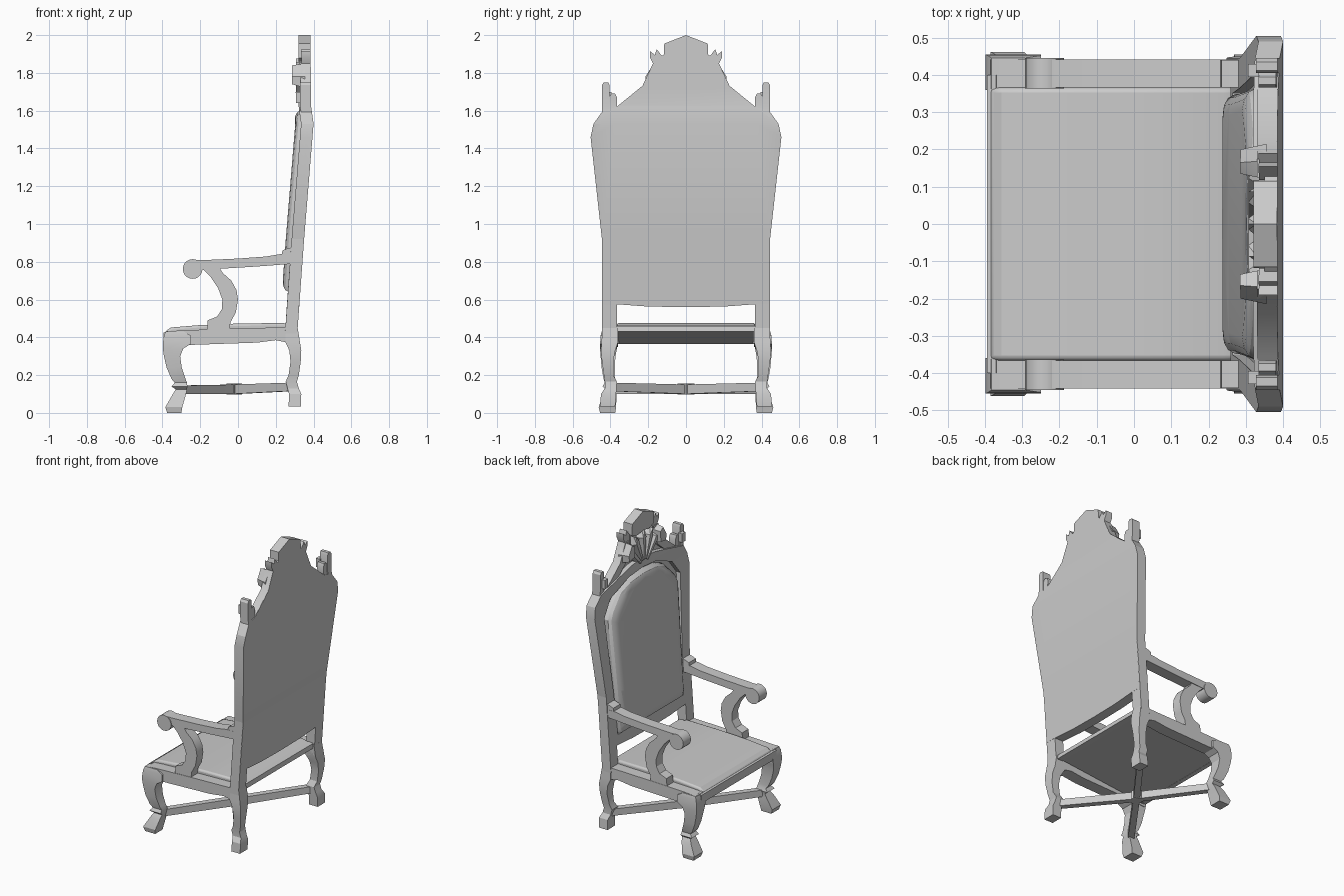
import bpy, bmesh, math
from mathutils import Vector


def rear(z):
    """x of the raked rear face of the chair back at height z."""
    p = [(0.0, 0.30), (0.45, 0.316), (0.92, 0.35), (1.53, 0.40), (1.63, 0.386), (2.1, 0.384)]
    for (z0, x0), (z1, x1) in zip(p, p[1:]):
        if z <= z1:
            return x0 + (x1 - x0) * (z - z0) / (z1 - z0)
    return p[-1][1]


def loft(name, rings, mirror=False, bend=False):
    """Skin rings of 3D points and cap both ends; optionally lean it with the back."""
    bm = bmesh.new()
    vs = [[bm.verts.new(p) for p in r] for r in rings]
    n = len(rings[0])
    for a, b in zip(vs, vs[1:]):
        for i in range(n):
            j = (i + 1) % n
            bm.faces.new((a[i], a[j], b[j], b[i]))
    bm.faces.new(vs[0])
    bm.faces.new(vs[-1])
    bmesh.ops.recalc_face_normals(bm, faces=bm.faces[:])
    if bend:
        bmesh.ops.triangulate(bm, faces=bm.faces[:])
        for z in (0.92, 1.53, 1.63):
            bmesh.ops.bisect_plane(bm, geom=bm.verts[:] + bm.edges[:] + bm.faces[:],
                                   plane_co=(0, 0, z), plane_no=(0, 0, 1))
        for v in bm.verts:
            v.co.x += rear(v.co.z)
    me = bpy.data.meshes.new(name)
    bm.to_mesh(me)
    bm.free()
    ob = bpy.data.objects.new(name, me)
    bpy.context.collection.objects.link(ob)
    if mirror:
        m = ob.modifiers.new("mirror", 'MIRROR')
        m.use_axis = (False, True, False)
        m.use_mirror_merge = False
    return ob


def side_prism(name, xz, y0, y1, mirror=True, bevel=0):
    ob = loft(name, [[(x, y, z) for x, z in xz] for y in (y0, y1)], mirror)
    if bevel:
        b = ob.modifiers.new("bevel", 'BEVEL')
        b.width, b.segments, b.limit_method = bevel, 3, 'ANGLE'
    return ob


def back_prism(name, yz, d0, d1, mirror=True):
    """Profile on the back plane, from d0 to d1 in front of the rear face."""
    return loft(name, [[(-d, y, z) for y, z in yz] for d in (d0, d1)], mirror, bend=True)


def full(half):
    return half + [(-y, z) for y, z in reversed(half) if y > 0]


def box_loft(name, rows):
    return loft(name, [[(x0, y0, z), (x1, y0, z), (x1, y1, z), (x0, y1, z)]
                       for z, x0, x1, y0, y1 in rows], True)


# Back board with the arched crest
back_prism("back_board", full([
    (0, 0.56), (0.2, 0.563), (0.366, 0.575), (0.44, 0.575), (0.445, 0.92), (0.505, 1.46),
    (0.49, 1.53), (0.44, 1.60), (0.365, 1.62), (0.23, 1.73), (0.175, 1.85), (0.115, 1.90),
    (0.115, 1.955), (0, 2.0)]), 0, 0.035, mirror=False)

# Raised frame, including the posts running down to the rear legs
back_prism("back_frame", [
    (0, 1.69), (0.12, 1.68), (0.25, 1.65), (0.365, 1.62), (0.44, 1.60), (0.49, 1.53), (0.505, 1.46),
    (0.445, 0.92), (0.445, 0.42), (0.366, 0.42), (0.366, 0.575), (0.2, 0.563), (0, 0.56),
    (0, 0.64), (0.35, 0.64), (0.365, 0.92), (0.405, 1.43), (0.33, 1.53), (0.15, 1.61), (0, 1.625)],
    0.001, 0.066)

# Padded back panel
outline = full([(0, 0.64), (0.335, 0.64), (0.348, 0.67), (0.35, 0.92), (0.365, 1.40),
                (0.34, 1.45), (0.24, 1.55), (0.15, 1.585), (0, 1.60)])
loft("back_cushion", [[(-d, y * (1 - k / 0.36), 1.12 + (z - 1.12) * (1 - k / 0.48)) for y, z in outline]
                      for d, k in ((0.03, 0), (0.062, 0), (0.08, 0.01), (0.092, 0.03), (0.097, 0.06))],
     bend=True)

# Crest carving: cap, ears, side scrolls and shell ribs
back_prism("crest_cap", full([(0, 1.87), (0.07, 1.86), (0.118, 1.88), (0.115, 1.955), (0, 2.0)]),
           0.002, 0.064, mirror=False)
back_prism("crest_ear", [(0.11, 1.80), (0.165, 1.83), (0.19, 1.88), (0.19, 1.915), (0.165, 1.895),
                         (0.155, 1.925), (0.12, 1.88)], 0.0, 0.05)
back_prism("crest_edge", [(0.365, 1.622), (0.23, 1.732), (0.175, 1.85), (0.125, 1.85), (0.17, 1.71),
                          (0.28, 1.62)], 0.001, 0.055)
loft("crest_scroll", [[(-d, y, z) for y, z in pts] for d, pts in (
    (0.03, [(0.125, 1.73), (0.21, 1.72), (0.215, 1.78), (0.17, 1.85), (0.12, 1.83)]),
    (0.10, [(0.14, 1.75), (0.195, 1.74), (0.20, 1.78), (0.165, 1.84), (0.135, 1.82)]))], True, True)
for i in range(-2, 3):
    a = i * math.radians(21)
    def at(r, w):
        return (r * math.sin(a) + w * math.cos(a), 1.63 + r * math.cos(a) - w * math.sin(a))
    loft("shell_rib", [[(-d, *at(0.05, -0.012 * k)), (-d, *at(0.05, 0.012 * k)), (-d, *at(0.2, 0.033 * k)),
                        (-d, *at(0.245, 0)), (-d, *at(0.2, -0.033 * k))]
                       for d, k in ((0.03, 1), (0.055, 1), (0.078, 0.45))], bend=True)

# Corner finials
back_prism("finial", [(0.405, 1.59), (0.445, 1.59), (0.445, 1.735), (0.435, 1.75), (0.412, 1.75),
                      (0.405, 1.735)], 0.0, 0.058)
back_prism("finial_leaf", [(0.366, 1.60), (0.41, 1.60), (0.41, 1.67), (0.395, 1.69), (0.375, 1.69),
                           (0.366, 1.67)], 0.004, 0.052)
back_prism("finial_knob", [(0.395, 1.64), (0.43, 1.64), (0.43, 1.70), (0.395, 1.70)], 0.05, 0.08)

# Seat: padded wedge with side, front and rear rails
side_prism("seat_cushion", [(-0.375, 0.365), (-0.388, 0.43), (-0.355, 0.452), (-0.2, 0.465), (0.0, 0.473),
                            (0.24, 0.476), (0.285, 0.46), (0.285, 0.435)], -0.366, 0.366, False, 0.018)
side_prism("side_rail", [(-0.385, 0.35), (-0.385, 0.43), (-0.3, 0.437), (0.0, 0.447), (0.31, 0.455),
                         (0.315, 0.38), (0.25, 0.375), (0.2, 0.385), (0.1, 0.372), (-0.25, 0.36)],
           0.36, 0.441)
side_prism("front_rail", [(-0.395, 0.37), (-0.395, 0.425), (-0.37, 0.435), (-0.36, 0.365)],
           -0.40, 0.40, False)
side_prism("rear_rail", [(0.27, 0.43), (0.27, 0.465), (0.305, 0.46), (0.31, 0.43)], -0.40, 0.40, False)

# Cabriole front legs and curved rear legs
box_loft("front_leg", [
    (0.0, -0.375, -0.30, 0.375, 0.455), (0.03, -0.385, -0.295, 0.37, 0.462),
    (0.10, -0.345, -0.275, 0.368, 0.44), (0.125, -0.33, -0.27, 0.37, 0.425),
    (0.14, -0.352, -0.268, 0.365, 0.442), (0.16, -0.335, -0.27, 0.372, 0.43),
    (0.18, -0.352, -0.278, 0.375, 0.437), (0.24, -0.378, -0.298, 0.376, 0.447),
    (0.30, -0.392, -0.306, 0.374, 0.452), (0.34, -0.398, -0.29, 0.366, 0.455),
    (0.365, -0.398, -0.25, 0.36, 0.455), (0.41, -0.392, -0.25, 0.36, 0.452),
    (0.432, -0.383, -0.29, 0.362, 0.446)])
box_loft("rear_leg", [
    (0.035, 0.268, 0.333, 0.375, 0.455), (0.10, 0.27, 0.335, 0.37, 0.45),
    (0.13, 0.262, 0.322, 0.368, 0.43), (0.165, 0.252, 0.312, 0.366, 0.43),
    (0.20, 0.268, 0.322, 0.385, 0.435), (0.27, 0.278, 0.332, 0.385, 0.445),
    (0.33, 0.272, 0.335, 0.375, 0.45), (0.375, 0.25, 0.328, 0.36, 0.447),
    (0.45, 0.255, 0.316, 0.36, 0.443)])

# Crossed stretchers with a centre block
n = Vector((0.81, 0.58, 0)).normalized() * 0.02
for s in (-1, 1):
    path = [(-0.31, 0.40, 0.10, 0.145), (-0.02, 0.0, 0.10, 0.15), (0.28, -0.40, 0.115, 0.16)]
    loft("stretcher", [[(x - n.x, s * (y - n.y), z0), (x + n.x, s * (y + n.y), z0),
                        (x + n.x, s * (y + n.y), z1), (x - n.x, s * (y - n.y), z1)]
                       for x, y, z0, z1 in path])
loft("stretcher_block", [[(-0.06, 0, z), (-0.02, -0.045, z), (0.02, 0, z), (-0.02, 0.045, z)]
                         for z in (0.098, 0.155)])

# Arms with scrolled ends, S-shaped supports and rear leaves
side_prism("arm", [(0.30, 0.79), (0.1, 0.775), (-0.19, 0.757), (-0.26, 0.76), (-0.25, 0.812),
                   (-0.2, 0.808), (0.0, 0.817), (0.15, 0.828), (0.22, 0.84), (0.30, 0.84)], 0.366, 0.441)
side_prism("arm_scroll", [(-0.24 + 0.052 * math.cos(i * math.pi / 10), 0.762 + 0.052 * math.sin(i * math.pi / 10))
                          for i in range(20)], 0.364, 0.446)
side_prism("arm_support", [
    (-0.19, 0.765), (-0.145, 0.72), (-0.105, 0.66), (-0.083, 0.60), (-0.085, 0.55), (-0.11, 0.51),
    (-0.16, 0.49), (-0.165, 0.435), (-0.045, 0.435), (-0.04, 0.48), (-0.012, 0.53), (0.0, 0.60),
    (-0.008, 0.65), (-0.035, 0.70), (-0.08, 0.74), (-0.10, 0.77)], 0.37, 0.438)
side_prism("arm_leaf", [(0.23, 0.83), (0.235, 0.86), (0.26, 0.87), (0.30, 0.88), (0.30, 0.83)], 0.366, 0.44)

# Smooth the curved surfaces, keeping edges crisp
bpy.ops.object.select_all(action='SELECT')
bpy.context.view_layer.objects.active = bpy.context.selected_objects[0]
bpy.ops.object.shade_smooth_by_angle(angle=math.radians(28))
